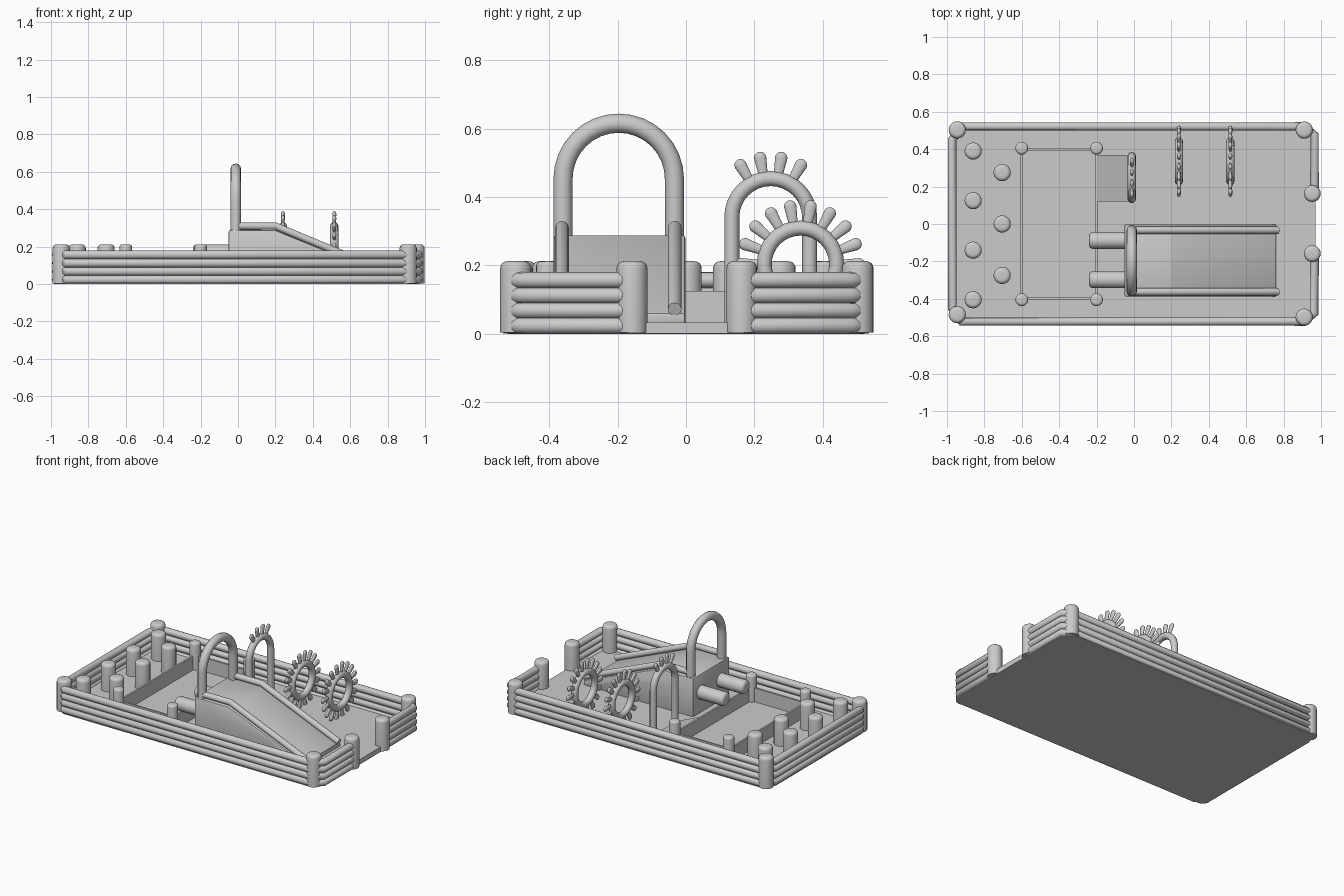
import bpy, bmesh, math
from mathutils import Matrix, Vector

if "Cube" in bpy.data.objects:
    bpy.data.objects.remove(bpy.data.objects["Cube"])


def finish(ob, angle=40):
    bpy.ops.object.select_all(action='DESELECT')
    bpy.context.view_layer.objects.active = ob
    ob.select_set(True)
    bpy.ops.object.shade_smooth_by_angle(angle=math.radians(angle))
    return ob


def from_bm(name, bm, angle=40):
    bmesh.ops.recalc_face_normals(bm, faces=bm.faces)
    me = bpy.data.meshes.new(name)
    bm.to_mesh(me)
    bm.free()
    ob = bpy.data.objects.new(name, me)
    bpy.context.collection.objects.link(ob)
    return finish(ob, angle)


def tube(name, pts, r):
    cu = bpy.data.curves.new(name, 'CURVE')
    cu.dimensions = '3D'
    cu.bevel_depth = r
    cu.bevel_resolution = 4
    cu.use_fill_caps = True
    sp = cu.splines.new('POLY')
    sp.points.add(len(pts) - 1)
    for p, c in zip(sp.points, pts):
        p.co = (*c, 1)
    ob = bpy.data.objects.new(name, cu)
    bpy.context.collection.objects.link(ob)
    bpy.ops.object.select_all(action='DESELECT')
    bpy.context.view_layer.objects.active = ob
    ob.select_set(True)
    bpy.ops.object.convert(target='MESH')
    return finish(bpy.context.view_layer.objects.active, 50)


def revolve(bm, profile, mat, steps=20):
    # lathe (radius, height) points around local z, then place with mat
    vs = [bm.verts.new((r, 0, z)) for r, z in profile]
    es = [bm.edges.new(e) for e in zip(vs, vs[1:])]
    geom = bmesh.ops.spin(bm, geom=vs + es, cent=(0, 0, 0), axis=(0, 0, 1),
                          angle=2 * math.pi, steps=steps)
    new = [v for v in bm.verts if v.tag is False]
    bmesh.ops.remove_doubles(bm, verts=new, dist=1e-5)
    new = [v for v in bm.verts if v.tag is False]
    bmesh.ops.transform(bm, matrix=mat, verts=new)
    for v in new:
        v.tag = True


def post(name, x, y, r, z0, z1, axis='Z'):
    # inflated cylinder with rounded end
    c = 0.45 * r
    prof = [(0, z0), (r, z0)]
    prof += [(r - c + c * math.cos(a), z1 - c + c * math.sin(a))
             for a in (math.pi / 2 * i / 4 for i in range(5))]
    prof += [(0, z1)]
    bm = bmesh.new()
    revolve(bm, prof, Matrix.Translation((x, y, 0)))
    return from_bm(name, bm)


def extrude_poly(name, pts, vec, bevel=0.0):
    bm = bmesh.new()
    f = bm.faces.new([bm.verts.new(p) for p in pts])
    ext = bmesh.ops.extrude_face_region(bm, geom=[f])
    bmesh.ops.translate(bm, vec=vec,
                        verts=[g for g in ext['geom'] if isinstance(g, bmesh.types.BMVert)])
    bmesh.ops.recalc_face_normals(bm, faces=bm.faces)
    if bevel:
        bmesh.ops.bevel(bm, geom=list(bm.edges), offset=bevel, segments=2,
                        profile=0.5, affect='EDGES')
    return from_bm(name, bm, 30)


def arch(name, x, yc, z0, zc, R, r):
    pts = [(x, yc - R, z0)]
    pts += [(x, yc - R * math.cos(math.pi * i / 16), zc + R * math.sin(math.pi * i / 16))
            for i in range(17)]
    pts += [(x, yc + R, z0)]
    return tube(name, pts, r)


def petals(name, x, yc, zc, r0, r1, angles, w=0.018):
    # flattened capsules radiating in the yz plane
    bm = bmesh.new()
    prof = [(0, r0), (w * 0.7, r0)]
    prof += [(w * math.cos(a), r1 - w + w * math.sin(a))
             for a in (math.pi / 2 * i / 5 for i in range(5))] + [(0, r1)]
    for d in angles:
        m = (Matrix.Translation((x, yc, zc)) @ Matrix.Rotation(math.radians(d - 90), 4, 'X')
             @ Matrix.Diagonal((0.6, 1, 1, 1)))
        revolve(bm, prof, m, 12)
    return from_bm(name, bm, 50)


# base mat with cut corners
base = [(0.97, -0.47), (0.97, 0.47), (0.91, 0.535), (-0.92, 0.535),
        (-0.985, 0.46), (-0.985, -0.46), (-0.92, -0.535), (0.91, -0.535)]
extrude_poly("base_mat", [(x, y, 0) for x, y in base], (0, 0, 0.033))

# perimeter wall: four stacked tubes, open at the entrance
half = [(0.965, 0.17), (0.965, 0.475), (0.91, 0.522), (-0.92, 0.522), (-0.972, 0.45)]
path = half + [(x, -y) for x, y in reversed(half)]
for i in range(4):
    tube(f"wall_tube_{i}", [(x, y, 0.023 + 0.0445 * i) for x, y in path], 0.0235)

# corner, entrance and obstacle posts
for i, (x, y) in enumerate([(-0.945, -0.485), (-0.945, 0.503), (0.91, -0.498), (0.91, 0.502)]):
    post(f"corner_post_{i}", x, y, 0.046, 0.004, 0.212)
for i, y in enumerate((-0.158, 0.163)):
    post(f"entrance_post_{i}", 0.953, y, 0.045, 0.004, 0.212)
for i, (x, y) in enumerate([(-0.86, 0.39), (-0.86, 0.125), (-0.86, -0.14), (-0.86, -0.405),
                            (-0.705, 0.275), (-0.705, 0), (-0.705, -0.275)]):
    post(f"obstacle_post_{i}", x, y, 0.046, 0.02, 0.212)

# ball pit: posts and thin panels
for i, (x, y) in enumerate([(sx, sy) for sx in (-0.6, -0.2) for sy in (-0.405, 0.405)]):
    post(f"pit_post_{i}", x, y, 0.034, 0.02, 0.212)
t = 0.006
for n, x0, x1, y0, y1 in [("left", -0.6 - t, -0.6 + t, -0.4, 0.4),
                          ("right", -0.2 - t, -0.2 + t, -0.4, 0.4),
                          ("front", -0.6, -0.2, -0.4 - t, -0.4 + t),
                          ("back", -0.6, -0.2, 0.4 - t, 0.4 + t)]:
    extrude_poly(f"pit_panel_{n}", [(x0, y0, 0.02), (x1, y0, 0.02), (x1, y1, 0.02), (x0, y1, 0.02)],
                 (0, 0, 0.105))

# slide body and side rails
side = [(-0.05, 0.02), (0.76, 0.02), (0.76, 0.06), (0.2, 0.288), (-0.05, 0.288)]
extrude_poly("slide_body", [(x, -0.388, z) for x, z in side], (0, 0.386, 0), 0.008)
for n, y in (("front", -0.363), ("back", -0.033)):
    tube(f"slide_rail_{n}", [(-0.01, y, 0.31), (0.2, y, 0.31), (0.77, y, 0.072)], 0.02)

# arch over the slide platform
arch("slide_arch", -0.012, -0.197, 0.2, 0.453, 0.163, 0.028)

# horizontal roller steps behind the slide
for i, y in enumerate((-0.088, -0.298)):
    ob = post(f"step_roller_{i}", 0, 0, 0.045, 0.0, 0.22)
    ob.data.transform(Matrix.Translation((-0.02, y, 0.167)) @ Matrix.Rotation(-math.pi / 2, 4, 'Y'))

# exit ramp from the pit under a petalled arch
extrude_poly("exit_ramp", [(-0.2, 0.12, 0.02), (-0.01, 0.12, 0.02), (-0.01, 0.12, 0.04), (-0.2, 0.12, 0.123)],
             (0, 0.25, 0))
arch("flower_arch", -0.012, 0.248, 0.02, 0.34, 0.114, 0.022)
petals("flower_arch_petals", -0.012, 0.248, 0.34, 0.12, 0.195, (60, 80, 100, 120))

# crawl-through rings with petals
for i, x in enumerate((0.24, 0.515)):
    bpy.ops.mesh.primitive_torus_add(location=(x, 0.335, 0.203), rotation=(0, math.pi / 2, 0),
                                     major_radius=0.106, minor_radius=0.022,
                                     major_segments=32, minor_segments=12)
    bpy.context.object.name = f"crawl_ring_{i}"
    finish(bpy.context.object, 50)
    petals(f"crawl_ring_petals_{i}", x, 0.335, 0.203, 0.115, 0.19, range(0, 360, 20))
